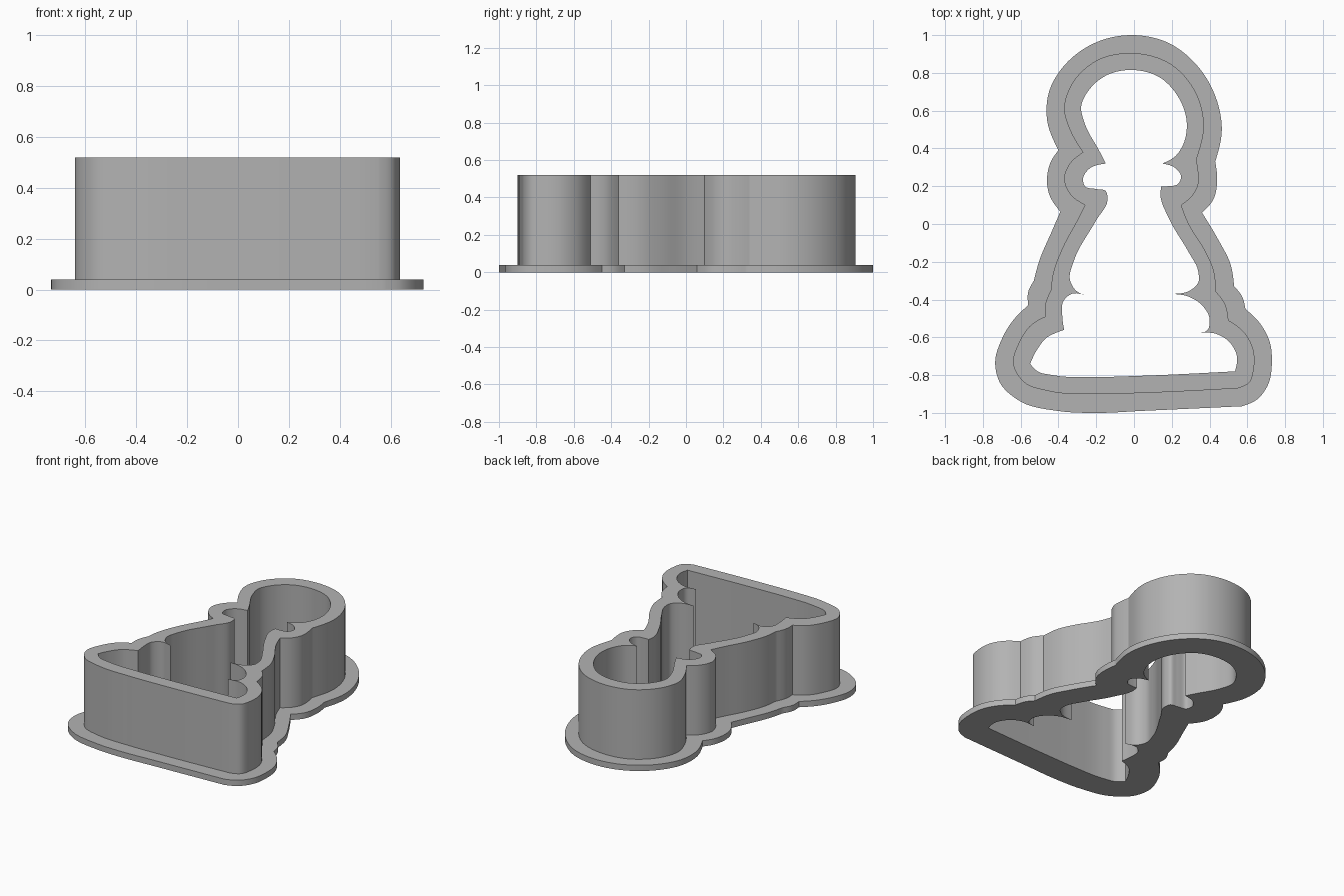
import bpy
import bmesh
from mathutils import Vector
from mathutils.geometry import interpolate_bezier

default_cube = bpy.data.objects.get("Cube")
if default_cube:
    bpy.data.objects.remove(default_cube, do_unlink=True)

UNIT = 0.01                 # outlines are drawn in hundredths
FLANGE_HEIGHT = 0.04
WALL_HEIGHT = 0.52

# Each outline is a ring of smooth runs; every run starts at a sharp corner
# and ends at the corner that starts the next run. Clockwise from the head.
flange_outline = [
    [(-40, 39), (-46, 55), (-45, 70), (-35, 86), (-18, 97), (0, 100), (18, 96),
     (35, 82), (44, 65), (46.5, 50)],
    [(43, 33), (44, 24), (42, 13)],
    [(36, 6), (45, -9), (51, -21)],
    [(53, -33), (57, -38)],
    [(59, -45), (67, -53), (72, -63), (73, -73), (71, -85), (65, -93)],
    [(57, -96.5), (3, -99), (-19, -100), (-40, -99), (-60, -94), (-71, -84),
     (-73.5, -73), (-70, -61), (-64, -51)],
    [(-56, -43), (-56, -36)],
    [(-53, -30), (-50, -19), (-44, -5)],
    [(-39, 6.5), (-45, 16), (-46, 25), (-44, 33)],
]
wall_outline = [
    [(-27, 38), (-34, 50), (-37, 61), (-33, 74), (-19, 87), (0, 90.5), (19, 85),
     (32, 71), (37, 53)],
    [(33, 34), (34, 28), (34, 21), (31, 15)],
    [(25, 10), (29, 0), (37, -13), (42, -24)],
    [(43.5, -36), (48, -42)],
    [(50, -51), (58, -57), (63, -66), (63.5, -76), (61, -84)],
    [(55, -87), (3, -89.5), (-19, -90), (-45, -88.5), (-58, -84), (-64, -74),
     (-61, -63), (-54, -53)],
    [(-47, -49), (-47, -43)],
    [(-44, -35), (-43, -27), (-38, -13), (-30, 2)],
    [(-26, 10), (-34, 16), (-37, 24), (-34, 32)],
]
opening_outline = [
    [(-15, 32), (-18, 38), (-26, 53), (-28, 62), (-23, 72), (-14, 79), (0, 81.5),
     (13, 78), (23, 68), (28, 53), (26, 42), (22, 36)],
    [(15, 32), (22, 29.5), (25, 25), (23, 21), (18, 20)],
    [(14.5, 20), (14, 16), (19, 2), (29, -15), (34, -25), (34, -31), (30, -35)],
    [(20, -37), (29, -38.5), (36, -43), (40, -50), (39, -56)],
    [(33, -58), (43, -58), (51, -63), (54.5, -70)],
    [(53.5, -78), (0, -80.5), (-19, -81), (-43, -80), (-51, -78)],
    [(-55, -74), (-51, -66), (-46, -60), (-41, -57.5)],
    [(-37, -56), (-38, -48), (-37.5, -41), (-33, -37)],
    [(-25, -38), (-31, -35), (-34, -29), (-32, -20), (-20, 2), (-14, 13),
     (-15, 17.5), (-20, 18.5), (-26, 20), (-27, 24), (-24, 29)],
]


def smooth_run(points, steps=6):
    """Pass a smooth curve through the points, leaving out the last one."""
    pts = [Vector((x, y, 0)) * UNIT for x, y in points]
    gaps = [(b - a).length for a, b in zip(pts, pts[1:])]
    slopes = [(b - a) / g for a, b, g in zip(pts, pts[1:], gaps)]
    tangents = [(s * h + t * g) / (g + h)
                for s, t, g, h in zip(slopes, slopes[1:], gaps, gaps[1:])]
    first = slopes[0] * 1.5 - tangents[0] * 0.5
    last = slopes[-1] * 1.5 - tangents[-1] * 0.5
    tangents = [first] + tangents + [last]
    curve = []
    for i, gap in enumerate(gaps):
        a, b = pts[i], pts[i + 1]
        curve += interpolate_bezier(a, a + tangents[i] * gap / 3,
                                    b - tangents[i + 1] * gap / 3, b,
                                    steps + 1)[:-1]
    return curve


def outline_points(runs):
    """Join the runs into one closed outline."""
    following = runs[1:] + runs[:1]
    return [p for run, nxt in zip(runs, following)
            for p in smooth_run(run + nxt[:1])]


def ring(bm, points, height):
    """Closed loop of vertices and edges at one height."""
    verts = [bm.verts.new((p.x, p.y, height)) for p in points]
    edges = [bm.edges.new((a, b)) for a, b in zip(verts, verts[1:] + verts[:1])]
    return verts, edges


def side(bm, lower, upper):
    """Upright surface between two matching loops."""
    low, high = lower[0], upper[0]
    for i in range(len(low)):
        bm.faces.new((low[i - 1], low[i], high[i], high[i - 1]))


def band(bm, outer, inner):
    """Flat surface between two loops at the same height."""
    bmesh.ops.triangle_fill(bm, edges=outer[1] + inner[1], use_beauty=True,
                            normal=(0, 0, 1))


flange = outline_points(flange_outline)
wall = outline_points(wall_outline)
opening = outline_points(opening_outline)

bm = bmesh.new()
flange_bottom = ring(bm, flange, 0)
flange_top = ring(bm, flange, FLANGE_HEIGHT)
wall_foot = ring(bm, wall, FLANGE_HEIGHT)
wall_top = ring(bm, wall, WALL_HEIGHT)
opening_bottom = ring(bm, opening, 0)
opening_top = ring(bm, opening, WALL_HEIGHT)

# Flat bands: underside, flange ledge, cutting rim
band(bm, flange_bottom, opening_bottom)
band(bm, flange_top, wall_foot)
band(bm, wall_top, opening_top)

# Upright sides: flange edge, outer wall, inner wall
side(bm, flange_bottom, flange_top)
side(bm, wall_foot, wall_top)
side(bm, opening_bottom, opening_top)
bmesh.ops.recalc_face_normals(bm, faces=bm.faces[:])

mesh = bpy.data.meshes.new("cookie_cutter")
bm.to_mesh(mesh)
bm.free()
cutter = bpy.data.objects.new("cookie_cutter", mesh)
bpy.context.collection.objects.link(cutter)

# Plain grey plastic
GREY = (0.45, 0.45, 0.45, 1)
plastic = bpy.data.materials.new("grey_plastic")
plastic.use_nodes = True
plastic.diffuse_color = GREY
plastic.node_tree.nodes["Principled BSDF"].inputs["Base Color"].default_value = GREY
mesh.materials.append(plastic)

# Smooth curved walls with crisp rims and corners
bpy.ops.object.select_all(action='DESELECT')
cutter.select_set(True)
bpy.context.view_layer.objects.active = cutter
bpy.ops.object.shade_smooth_by_angle(angle=0.5)
